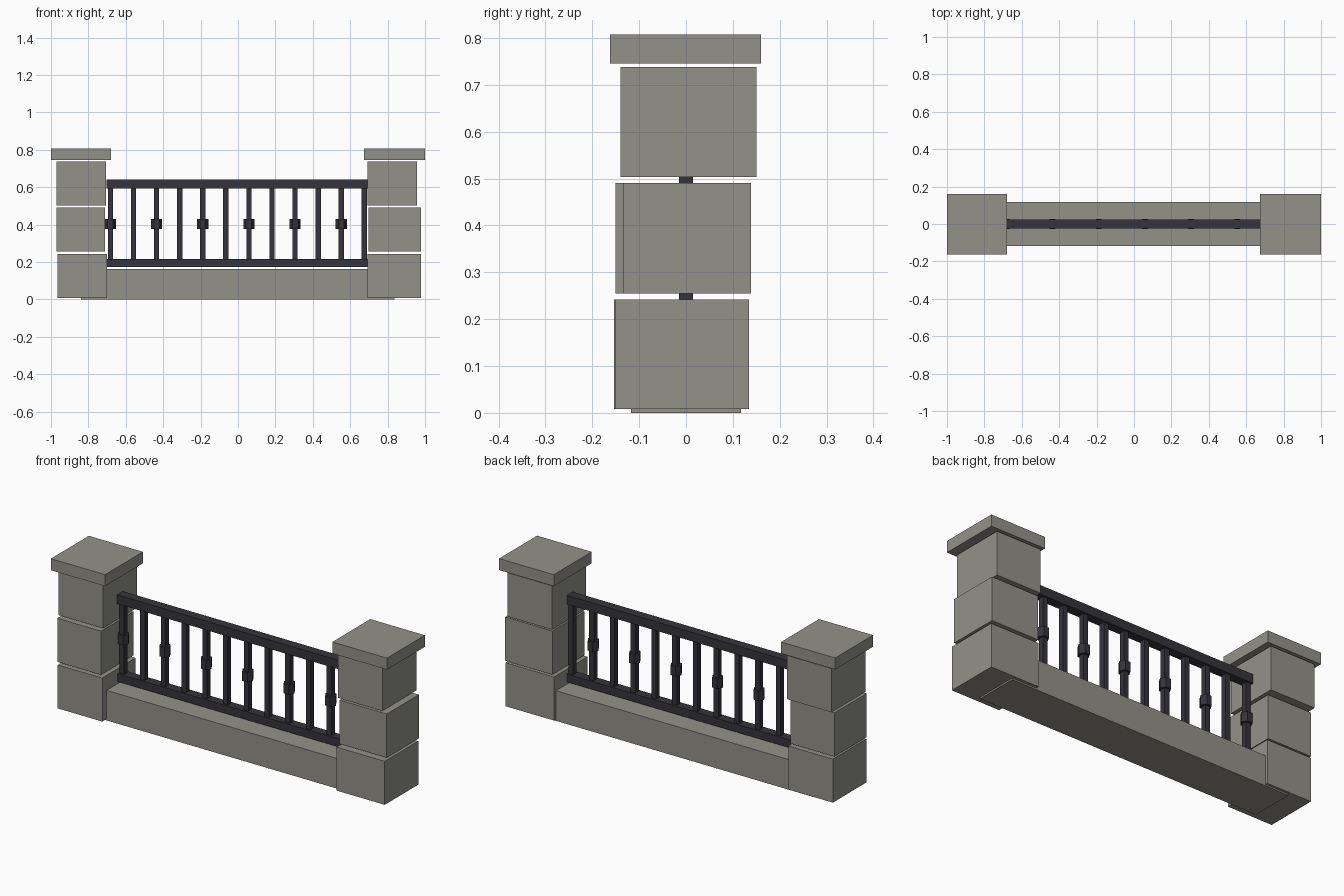
import bpy, math

if "Cube" in bpy.data.objects:
    bpy.data.objects.remove(bpy.data.objects["Cube"])


def material(name, rgb):
    m = bpy.data.materials.new(name)
    m.diffuse_color = (*rgb, 1)
    m.use_nodes = True
    m.node_tree.nodes["Principled BSDF"].inputs["Base Color"].default_value = m.diffuse_color
    return m


STONE = material("warm grey stone", (0.29, 0.285, 0.25))
IRON = material("dark iron", (0.035, 0.034, 0.044))


def box(name, x, y, z, mat):
    """Box from (min, max) ranges along each axis."""
    bpy.ops.mesh.primitive_cube_add(size=1, location=[sum(r) / 2 for r in (x, y, z)])
    ob = bpy.context.object
    ob.scale = [r[1] - r[0] for r in (x, y, z)]
    bpy.ops.object.transform_apply(location=False, rotation=False, scale=True)
    ob.name = name
    ob.data.materials.append(mat)
    return ob


# Low stone wall under the railing
box("base_wall", (-0.84, 0.837), (-0.117, 0.117), (0, 0.162), STONE)

# Pillars: three slightly offset blocks with narrow gaps, then a cap slab
LAYERS = [(0.008, 0.242), (0.255, 0.49), (0.503, 0.738), (0.745, 0.807)]
PILLARS = {
    "left": [((-0.965, -0.70), (-0.154, 0.13)),
             ((-0.97, -0.71), (-0.15, 0.124)),
             ((-0.97, -0.705), (-0.14, 0.15)),
             ((-1.0, -0.678), (-0.162, 0.16))],
    "right": [((0.692, 0.979), (-0.151, 0.134)),
              ((0.698, 0.979), (-0.134, 0.139)),
              ((0.692, 0.957), (-0.14, 0.15)),
              ((0.675, 1.0), (-0.162, 0.16))],
}
PARTS = ["lower_block", "middle_block", "upper_block", "cap"]
for side, blocks in PILLARS.items():
    for part, (x, y), z in zip(PARTS, blocks, LAYERS):
        box(f"{side}_pillar_{part}", x, y, z, STONE)

# Horizontal rails
for name, z in (("bottom_rail", (0.174, 0.217)), ("top_rail", (0.592, 0.64))):
    box(name, (-0.702, 0.697), (-0.025, 0.025), z, IRON)

# Balusters, every second one with a hexagonal collar
for i in range(12):
    x = -0.682 + i * 0.1234
    box(f"baluster_{i + 1}", (x - 0.014, x + 0.014), (-0.0145, 0.0145),
        (0.2, 0.61), IRON)
    if i % 2 == 0:
        bpy.ops.mesh.primitive_cylinder_add(
            vertices=6, radius=0.03, depth=0.052,
            location=(x, 0, 0.403), rotation=(0, 0, math.pi / 6))
        collar = bpy.context.object
        collar.name = f"baluster_collar_{i // 2 + 1}"
        collar.data.materials.append(IRON)
